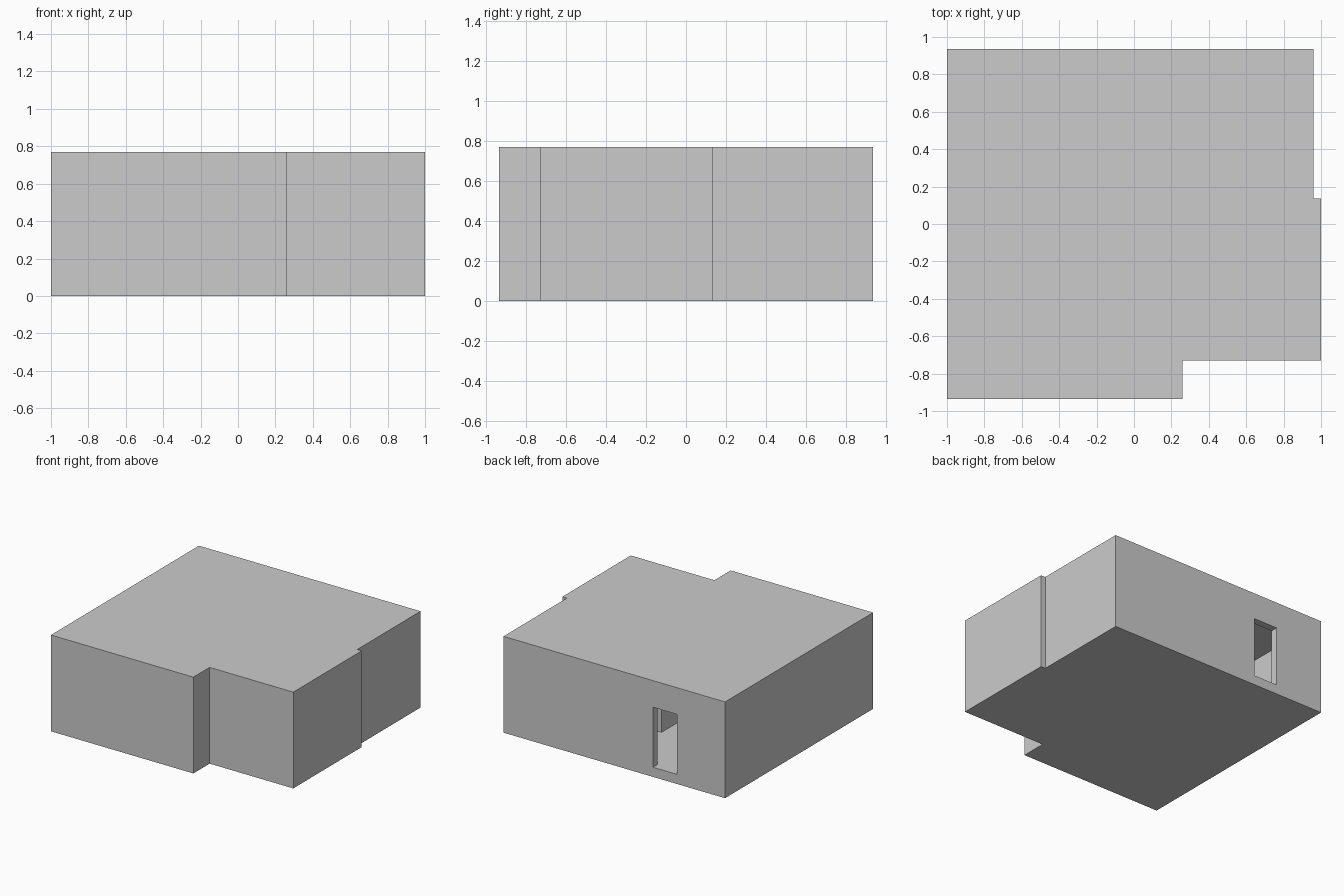
import bpy, bmesh

if "Cube" in bpy.data.objects:
    bpy.data.objects.remove(bpy.data.objects["Cube"])

WALL, FLOOR, CEILING, HEIGHT = 0.057, 0.077, 0.722, 0.77


def prism(name, outline, z0, z1):
    """Extrude a plan outline from z0 to z1."""
    bm = bmesh.new()
    face = bm.faces.new([bm.verts.new((x, y, z0)) for x, y in outline])
    ext = bmesh.ops.extrude_face_region(bm, geom=[face], use_keep_orig=True)
    top = [v for v in ext["geom"] if isinstance(v, bmesh.types.BMVert)]
    bmesh.ops.translate(bm, verts=top, vec=(0, 0, z1 - z0))
    bmesh.ops.recalc_face_normals(bm, faces=bm.faces)
    mesh = bpy.data.meshes.new(name)
    bm.to_mesh(mesh)
    bm.free()
    obj = bpy.data.objects.new(name, mesh)
    bpy.context.collection.objects.link(obj)
    return obj


def carve(target, cutter):
    """Subtract the cutter, apply the result and remove the cutter."""
    cutter.hide_render = True
    mod = target.modifiers.new("carve", 'BOOLEAN')
    mod.operation = 'DIFFERENCE'
    mod.solver = 'EXACT'
    mod.object = cutter
    bpy.context.view_layer.objects.active = target
    bpy.ops.object.modifier_apply(modifier=mod.name)
    bpy.data.objects.remove(cutter)


# Outer block with its stepped plan
L, R, R2, F, F2, B = -1.0, 1.0, 0.96, -0.935, -0.73, 0.935
shell = prism("building_shell",
              [(L, F), (0.26, F), (0.26, F2), (R, F2),
               (R, 0.135), (R2, 0.135), (R2, B), (L, B)], 0, HEIGHT)

# L-shaped main room, leaving floor, roof, outer walls and partition
px, py = -0.07, 0.41
w = WALL
carve(shell, prism("main_room",
                   [(L + w, F + w), (px, F + w), (px, py), (R2 - w, py),
                    (R2 - w, B - w), (L + w, B - w)], FLOOR, CEILING))

# Side room behind the partition
carve(shell, prism("side_room",
                   [(px + w, F + w), (0.26 - w, F + w), (0.26 - w, F2 + w),
                    (R - w, F2 + w), (R - w, 0.135 - w), (R2 - w, 0.135 - w),
                    (R2 - w, py - w), (px + w, py - w)], FLOOR, CEILING))

# Back doorway, sill level with the floor
carve(shell, prism("doorway",
                   [(-0.577, B - w - 0.03), (-0.363, B - w - 0.03),
                    (-0.363, B + 0.1), (-0.577, B + 0.1)], FLOOR, 0.557))
